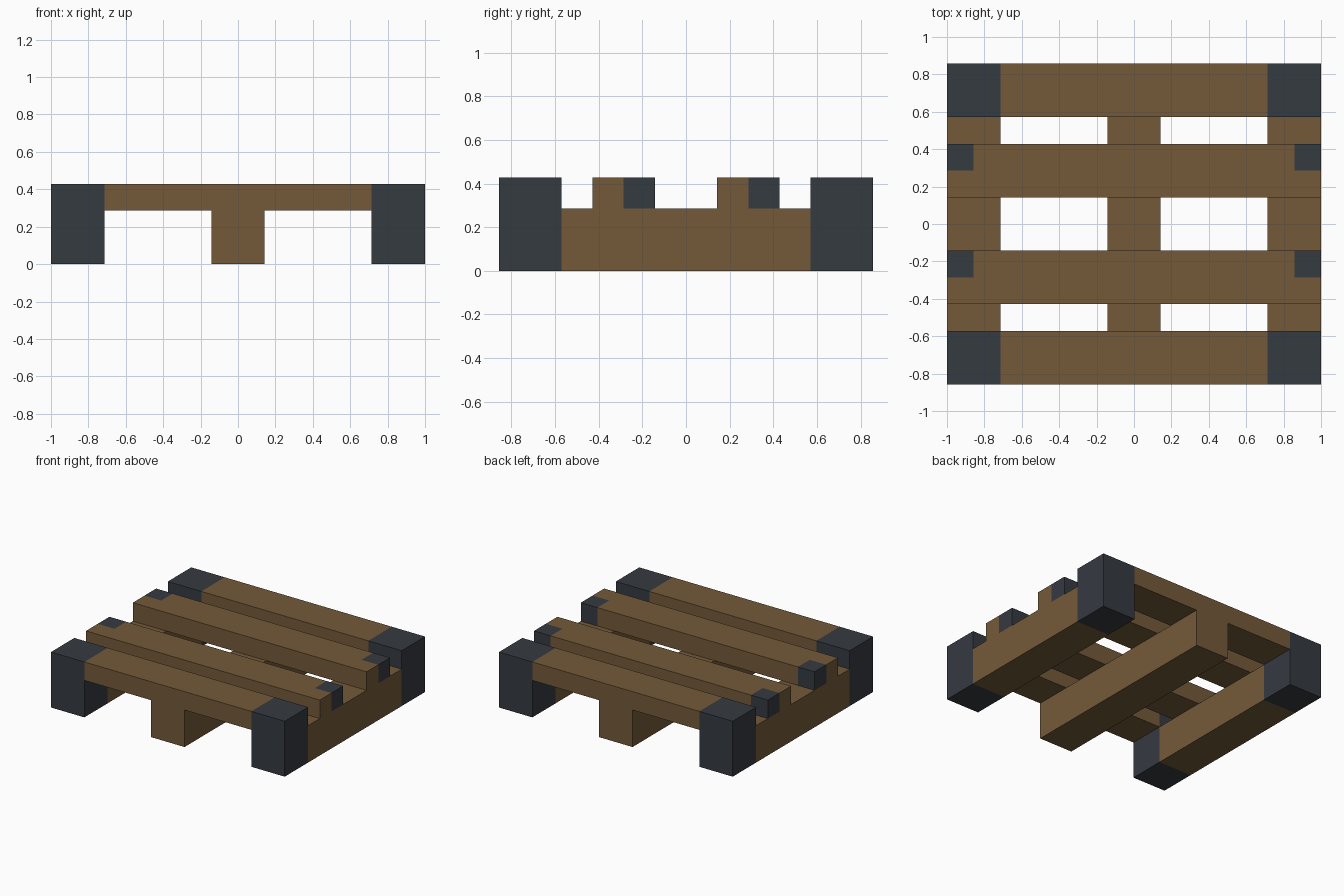
import bpy, bmesh
from mathutils import Vector

cube = bpy.data.objects.get("Cube")
if cube:
    bpy.data.objects.remove(cube, do_unlink=True)

U = 1 / 7  # module: every part is a whole number of units


def material(name, rgb):
    m = bpy.data.materials.new(name)
    m.use_nodes = True
    m.diffuse_color = (*rgb, 1)
    m.node_tree.nodes["Principled BSDF"].inputs["Base Color"].default_value = (*rgb, 1)
    return m


wood = material("brown wood", (0.175, 0.102, 0.042))
metal = material("dark slate metal", (0.036, 0.043, 0.053))


def box(name, low, high, mats, cuts=(), rule=None):
    """Box between two corners in units, cut by planes and coloured by a rule."""
    low, high = Vector(low) * U, Vector(high) * U
    bm = bmesh.new()
    bmesh.ops.create_cube(bm, size=1)
    for v in bm.verts:
        v.co = (low + high) / 2 + v.co * (high - low)
    for point, normal in cuts:
        bmesh.ops.bisect_plane(bm, geom=bm.verts[:] + bm.edges[:] + bm.faces[:],
                               plane_co=Vector(point) * U, plane_no=normal)
    if rule:
        for f in bm.faces:
            f.material_index = int(rule(f.calc_center_median() / U))
    mesh = bpy.data.meshes.new(name)
    bm.to_mesh(mesh)
    bm.free()
    for m in mats:
        mesh.materials.append(m)
    obj = bpy.data.objects.new(name, mesh)
    bpy.context.collection.objects.link(obj)


# Runners on the ground
box("centre_runner", (-1, -6, 0), (1, 6, 2), [wood])
for side, x in (("right", -7), ("left", 5)):
    box(side + "_runner", (x, -4, 0), (x + 2, 4, 2), [wood])

# End planks and corner blocks
for end, y in (("front", -6), ("back", 4)):
    box(end + "_plank", (-5, y, 2), (5, y + 2, 3), [wood])
    for side, x in (("right", -7), ("left", 5)):
        box(f"{end}_{side}_corner_block", (x, y, 0), (x + 2, y + 2, 3), [metal])

# Inner planks with a dark patch on the rear or inner half of each tip
for name, y, patch_y in (("front_inner_plank", -3, -1.5), ("back_inner_plank", 1, 2.5)):
    cuts = [((0, y + 1, 0), (0, 1, 0)), ((-6, 0, 0), (1, 0, 0)), ((6, 0, 0), (1, 0, 0))]
    box(name, (-7, y, 2), (7, y + 2, 3), [wood, metal], cuts,
        lambda c: abs(c.x) > 6 and c.y > patch_y - 0.4)
